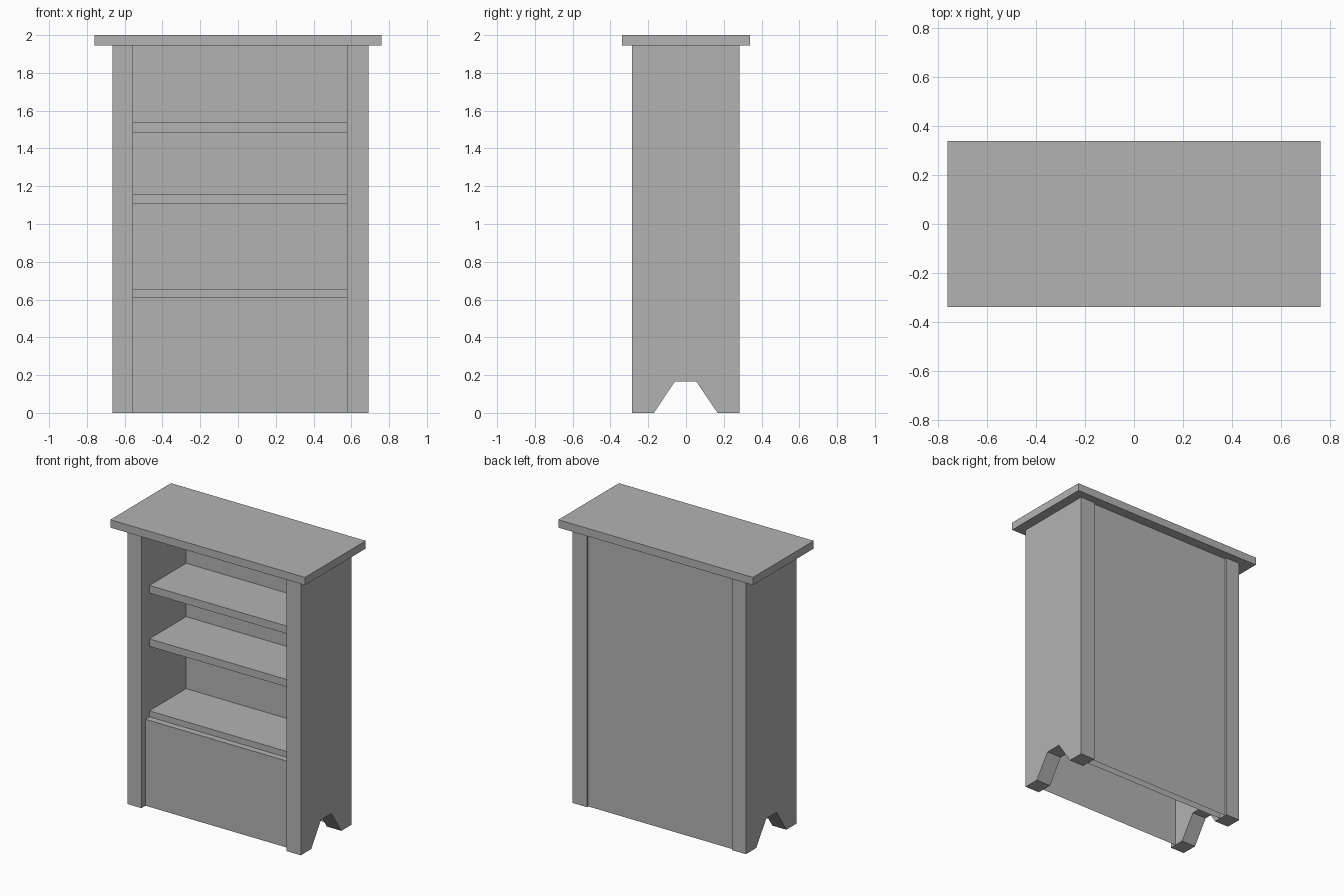
import bpy
import bmesh

if "Cube" in bpy.data.objects:
    bpy.data.objects.remove(bpy.data.objects["Cube"], do_unlink=True)

GREY = (0.45, 0.45, 0.45, 1.0)
mat = bpy.data.materials.new("plain grey")
mat.use_nodes = True
mat.diffuse_color = GREY
mat.node_tree.nodes["Principled BSDF"].inputs["Base Color"].default_value = GREY


def extrude_profile(name, points, x0, x1, closed=True):
    """Sweep a side-on (y, z) profile from x0 to x1; open profiles make a folded sheet."""
    bm = bmesh.new()
    a = [bm.verts.new((x0, y, z)) for y, z in points]
    b = [bm.verts.new((x1, y, z)) for y, z in points]
    n = len(points)
    for i in range(n if closed else n - 1):
        j = (i + 1) % n
        bm.faces.new((a[i], a[j], b[j], b[i]))
    if closed:
        bm.faces.new(a)
        bm.faces.new(b[::-1])
        bmesh.ops.recalc_face_normals(bm, faces=bm.faces)
    mesh = bpy.data.meshes.new(name)
    bm.to_mesh(mesh)
    bm.free()
    mesh.materials.append(mat)
    obj = bpy.data.objects.new(name, mesh)
    bpy.context.collection.objects.link(obj)
    return obj


def board(name, x0, x1, y0, y1, z0, z1):
    return extrude_profile(name, [(y0, z0), (y1, z0), (y1, z1), (y0, z1)], x0, x1)


FRONT, BACK, UNDER_TOP = -0.285, 0.282, 1.945
INNER_R, INNER_L = -0.555, 0.577

# Side boards with a notch that leaves two feet
side = [(FRONT, 0), (-0.17, 0), (-0.06, 0.165), (0.055, 0.165),
        (0.167, 0), (BACK, 0), (BACK, UNDER_TOP), (FRONT, UNDER_TOP)]
extrude_profile("right_side", side, -0.665, INNER_R)
extrude_profile("left_side", side, INNER_L, 0.69)

# Overhanging top
board("top_board", -0.76, 0.76, -0.338, 0.338, UNDER_TOP, 2.0)

# Shelves
for name, z0, z1 in (("lower_shelf", 0.61, 0.652),
                     ("middle_shelf", 1.107, 1.16),
                     ("upper_shelf", 1.483, 1.537)):
    board(name, INNER_R, INNER_L, -0.195, 0.215, z0, z1)

# Front panel with a narrow ledge, and hollow back panel open at the bottom
extrude_profile("front_panel", [(-0.24, 0), (-0.24, 0.61), (-0.195, 0.61)],
                INNER_R, INNER_L, closed=False)
extrude_profile("back_panel", [(0.215, 0), (0.215, UNDER_TOP), (0.268, UNDER_TOP), (0.268, 0)],
                INNER_R, INNER_L, closed=False)
